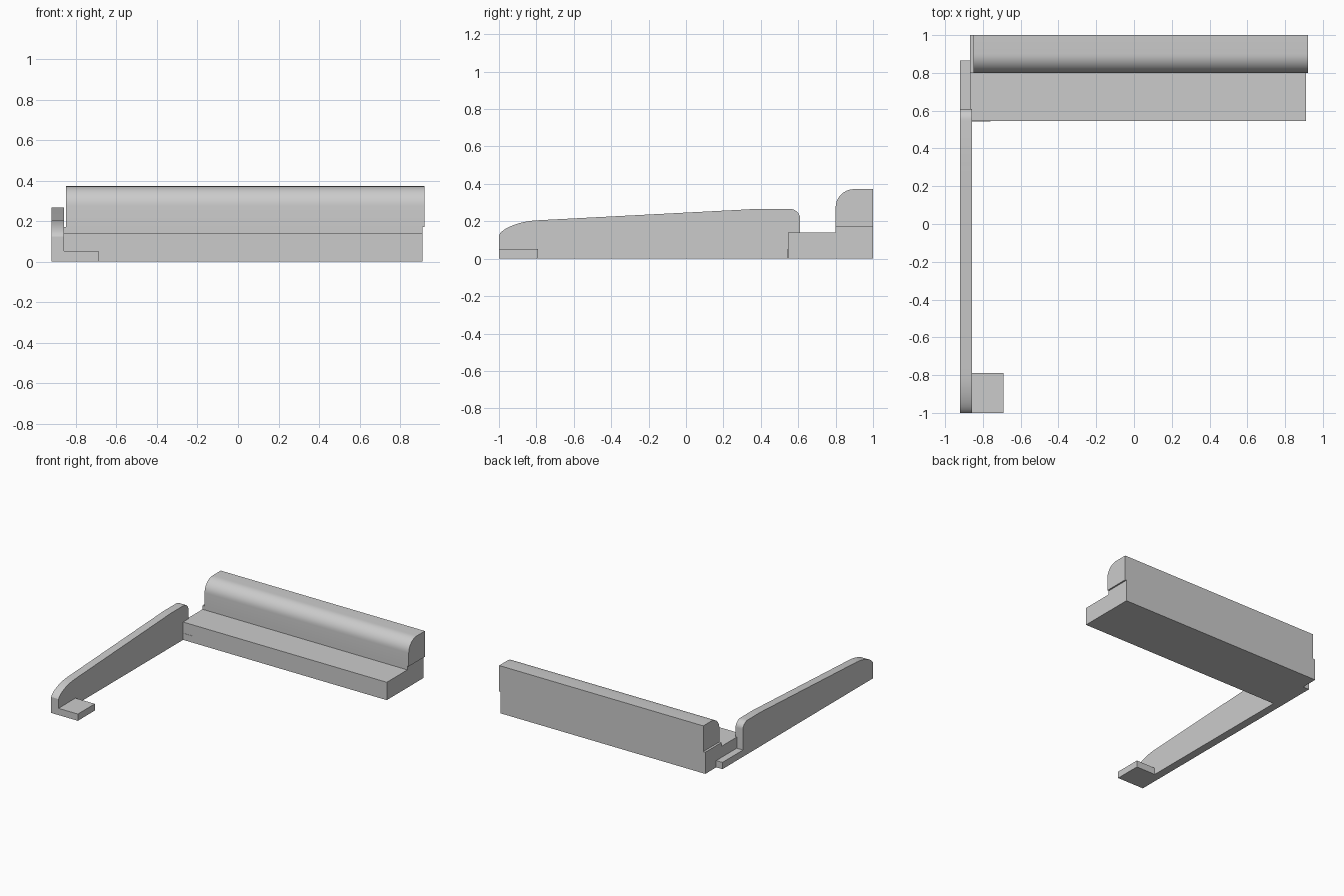
import bpy
import bmesh
from math import radians
from mathutils import Vector

cube = bpy.data.objects.get("Cube")
if cube:
    bpy.data.objects.remove(cube, do_unlink=True)

grey = bpy.data.materials.new("plain grey")
grey.use_nodes = True
colour = (0.6, 0.6, 0.6, 1)
grey.diffuse_color = colour
grey.node_tree.nodes["Principled BSDF"].inputs["Base Color"].default_value = colour


def curve(start, corner, end, steps=10):
    """Rounded corner in the y-z plane, as a cubic close to a quarter ellipse."""
    a, c, d = Vector(start), Vector(corner), Vector(end)
    p, q = a.lerp(c, 0.55), d.lerp(c, 0.55)
    pts = []
    for i in range(steps + 1):
        t = i / steps
        s = 1 - t
        pts.append(tuple(a * s**3 + p * 3 * s * s * t + q * 3 * s * t * t + d * t**3))
    return pts


def extrude_x(name, profile, x0, x1):
    """Solid made by sweeping a (y, z) outline from x0 to x1."""
    bm = bmesh.new()
    face = bm.faces.new([bm.verts.new((x0, y, z)) for y, z in profile])
    result = bmesh.ops.extrude_face_region(bm, geom=[face])
    moved = [v for v in result["geom"] if isinstance(v, bmesh.types.BMVert)]
    bmesh.ops.translate(bm, verts=moved, vec=(x1 - x0, 0, 0))
    bmesh.ops.recalc_face_normals(bm, faces=bm.faces)
    mesh = bpy.data.meshes.new(name)
    bm.to_mesh(mesh)
    bm.free()
    mesh.materials.append(grey)
    obj = bpy.data.objects.new(name, mesh)
    bpy.context.collection.objects.link(obj)
    bpy.ops.object.select_all(action="DESELECT")
    obj.select_set(True)
    bpy.context.view_layer.objects.active = obj
    bpy.ops.object.shade_smooth_by_angle(angle=radians(30))
    return obj


def block(name, x0, x1, y0, y1, z0, z1):
    return extrude_x(name, [(y0, z0), (y0, z1), (y1, z1), (y1, z0)], x0, x1)


# Seat base with a low ledge that carries the backrest
seat = [(0.545, 0), (0.545, 0.14), (0.8, 0.14), (0.8, 0.17), (1, 0.17), (1, 0)]
extrude_x("seat_base", seat, -0.868, 0.91)

# Backrest with a rounded front top edge
back = [(0.8, 0.17)] + curve((0.8, 0.275), (0.8, 0.372), (0.9, 0.372)) + [(1, 0.372), (1, 0.17)]
extrude_x("backrest", back, -0.85, 0.922)

# Side arm: rounded nose, gently rising top, rounded rear corner
arm = [(-1, 0)]
arm += curve((-1, 0.125), (-0.97, 0.195), (-0.8, 0.205))
arm += curve((0.3, 0.262), (0.36, 0.266), (0.4, 0.267), 4)
arm += curve((0.55, 0.267), (0.61, 0.267), (0.61, 0.215))
arm += [(0.61, 0)]
extrude_x("side_arm", arm, -0.922, -0.858)

# Flat feet of the arm: one at the front, one tucked under the seat
block("front_foot", -0.858, -0.69, -1, -0.79, 0, 0.053)
block("rear_foot", -0.922, -0.868, 0.61, 0.865, 0, 0.053)
block("rear_foot_tongue", -0.858, -0.76, 0.543, 0.865, 0.001, 0.053)
